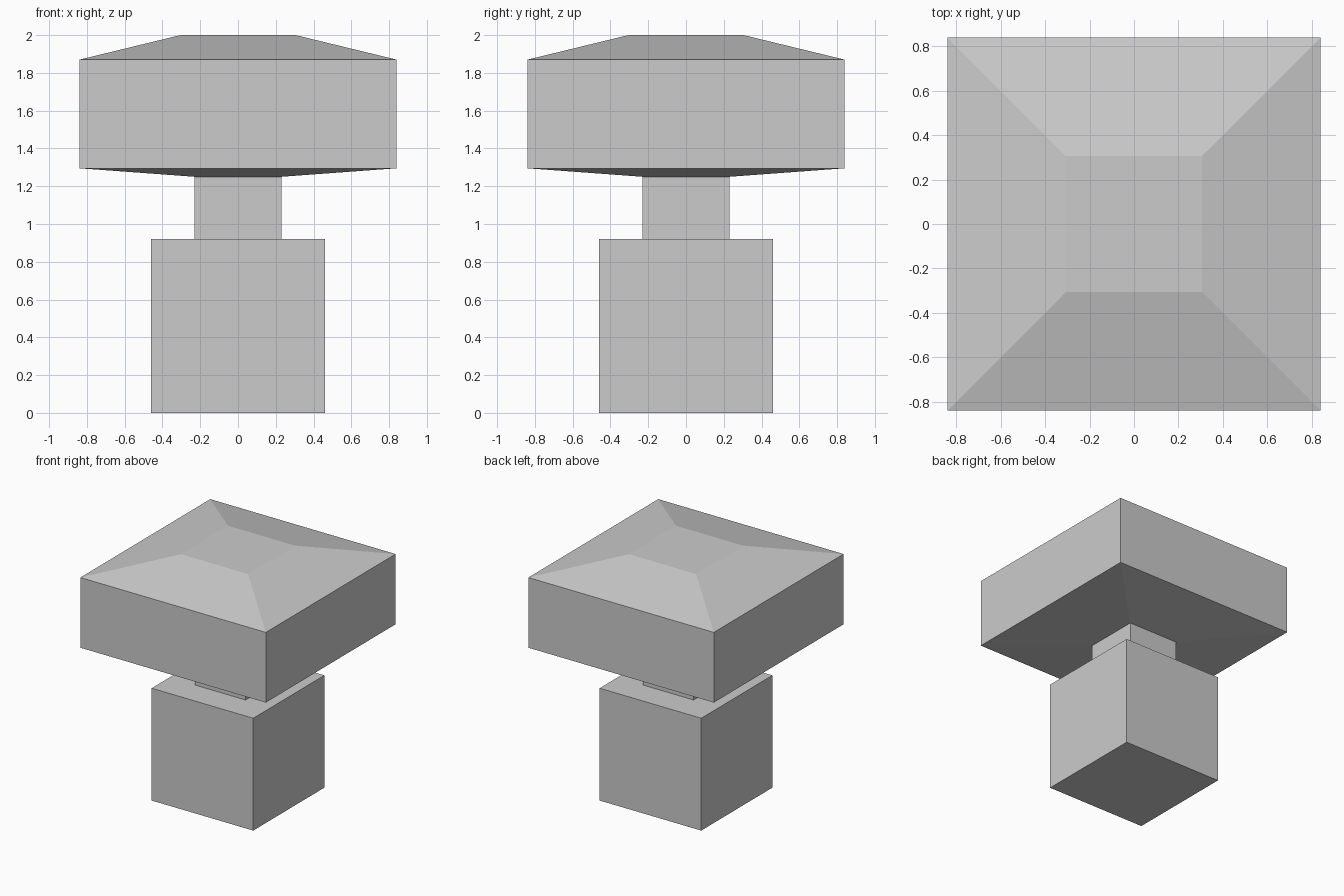
import bpy, bmesh

if "Cube" in bpy.data.objects:
    bpy.data.objects.remove(bpy.data.objects["Cube"])

# Square profile as (half width, height), bottom to top
PROFILE = [
    (0.46, 0.00), (0.46, 0.92),                # block base
    (0.23, 0.92), (0.23, 1.25),                # narrow neck
    (0.84, 1.295), (0.84, 1.87), (0.305, 2.00) # wide cap with sloped top
]
CORNERS = [(-1, -1), (1, -1), (1, 1), (-1, 1)]


def square_loft(name, profile):
    """Join stacked square rings into one closed, flat-shaded solid."""
    bm = bmesh.new()
    rings = [[bm.verts.new((x * r, y * r, z)) for x, y in CORNERS]
             for r, z in profile]
    for low, high in zip(rings, rings[1:]):
        for i in range(4):
            j = (i + 1) % 4
            bm.faces.new((low[i], low[j], high[j], high[i]))
    bm.faces.new(rings[0][::-1])
    bm.faces.new(rings[-1])
    bmesh.ops.recalc_face_normals(bm, faces=bm.faces[:])
    mesh = bpy.data.meshes.new(name)
    bm.to_mesh(mesh)
    bm.free()
    obj = bpy.data.objects.new(name, mesh)
    bpy.context.collection.objects.link(obj)
    return obj


# Base, neck and cap form one continuous body
square_loft("capped_post", PROFILE)
